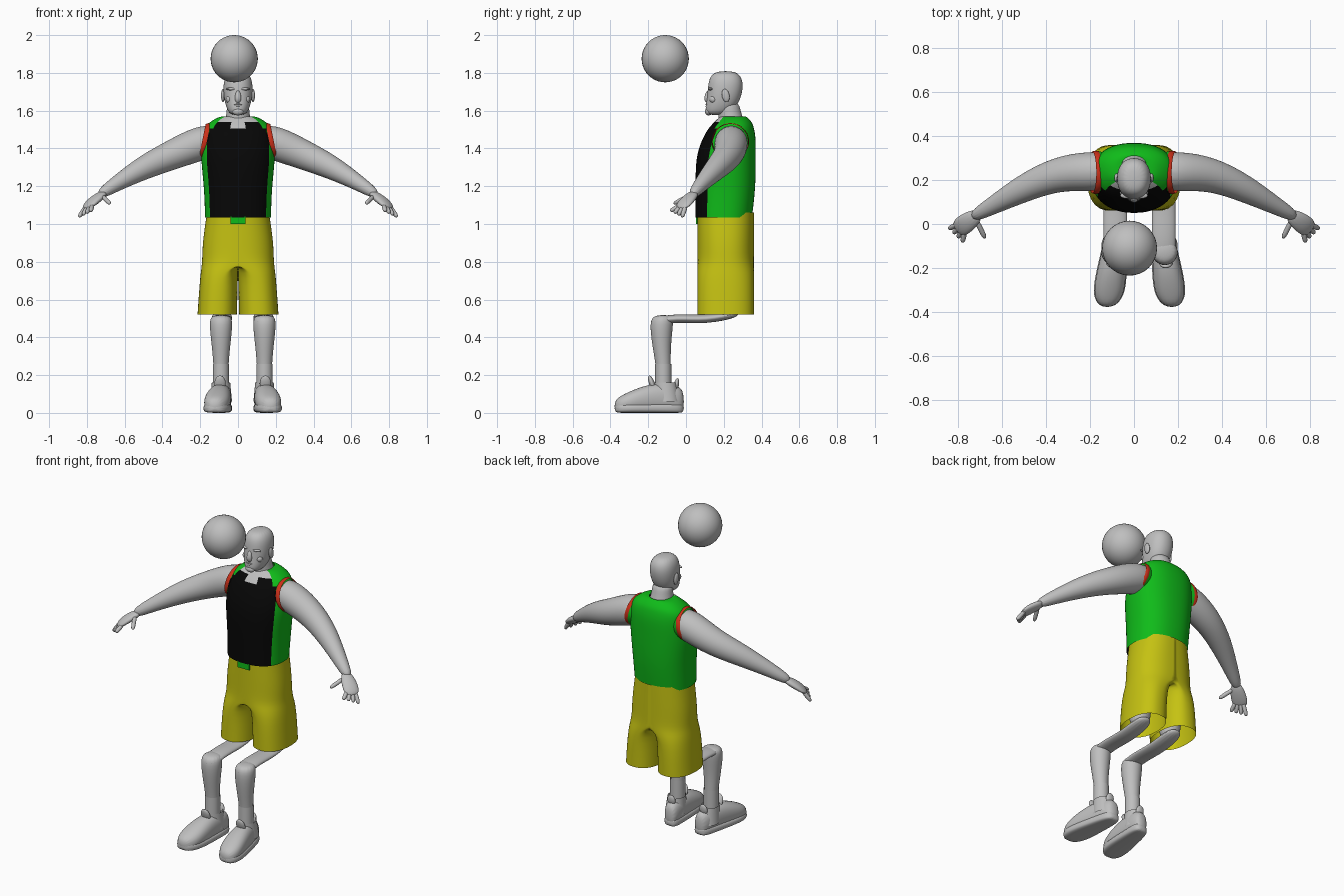
import bpy, bmesh, math
from mathutils import Vector

cube = bpy.data.objects.get("Cube")
if cube:
    bpy.data.objects.remove(cube, do_unlink=True)


def material(name, red, green, blue):
    colour = (red, green, blue, 1)
    result = bpy.data.materials.new(name)
    result.use_nodes = True
    result.diffuse_color = colour
    result.node_tree.nodes["Principled BSDF"].inputs["Base Color"].default_value = colour
    return result


GREY = material("plain grey", .52, .52, .52)
GREEN = material("jersey green", .005, .5, .01)
BLACK = material("jersey black", .002, .002, .002)
RED = material("trim red", .6, .03, .01)
YELLOW = material("shorts yellow", .56, .54, .006)


def finish(name, bm, materials, smooth=True):
    mesh = bpy.data.meshes.new(name)
    bmesh.ops.recalc_face_normals(bm, faces=bm.faces[:])
    for face in bm.faces:
        face.smooth = smooth
    bm.to_mesh(mesh)
    bm.free()
    for entry in materials:
        mesh.materials.append(entry)
    obj = bpy.data.objects.new(name, mesh)
    bpy.context.scene.collection.objects.link(obj)
    return obj


def superellipse(angle, power):
    """Point on a unit superellipse."""
    return [math.copysign(abs(value) ** (2 / power), value)
            for value in (math.cos(angle), math.sin(angle))]


def loft(name, rings, materials=(GREY,), sides=16, power=2, ref=(0, 0, 1), axis=None,
         side=1, shift=0, rule=None, open_ends=False, half=False):
    """Skin rings of (x, y, z, half width, optional half depth) along their path."""
    bm, rows, ref = bmesh.new(), [], Vector(ref)
    points = [Vector(ring[:3]) for ring in rings]
    for i, (centre, ring) in enumerate(zip(points, rings)):
        ahead = points[min(i + 1, len(points) - 1)] - points[max(i - 1, 0)]
        along = Vector(axis or ahead).normalized()
        across = ref.cross(along).normalized()
        up = along.cross(across)
        row = []
        for j in range(sides):
            u, v = superellipse(math.tau * j / sides, power)
            p = centre + across * ring[3] * u + up * ring[-1] * v
            p.x = max(p.x, 0) if half else p.x * side + shift
            row.append(bm.verts.new(p))
        rows.append(row)
    for i, (low, high) in enumerate(zip(rows, rows[1:])):
        for j in range(sides):
            k = (j + 1) % sides
            quad = (low[j], low[k], high[k], high[j])
            if half and not any(vert.co.x for vert in quad):
                continue
            face = bm.faces.new(quad)
            if rule:
                face.material_index = rule(i, j, face.calc_center_median())
    if not open_ends:
        bm.faces.new(rows[0])
        bm.faces.new(rows[-1])
    obj = finish(name, bm, materials)
    if half:
        obj.modifiers.new("mirror", "MIRROR")
    subdivision = obj.modifiers.new("smooth", "SUBSURF")
    subdivision.levels = subdivision.render_levels = 2


def upright(name, x, rings, **options):
    """Loft level rings of (z, y, half width, optional half depth)."""
    loft(name, [(x, y, z, *size) for z, y, *size in rings],
         ref=(0, 1, 0), axis=(0, 0, 1), **options)


def ellipsoid(name, location, size, tilt=0):
    bm = bmesh.new()
    bmesh.ops.create_uvsphere(bm, u_segments=32, v_segments=20, radius=1)
    obj = finish(name, bm, [GREY])
    obj.location, obj.scale, obj.rotation_euler.x = location, size, tilt


def digit(name, root, tip, side):
    loft(name, [(*root.lerp(tip, t), .013) for t in (0, .5, 1.1)], sides=8, side=side)


# Ball
ellipsoid("ball", (-.02, -.11, 1.875), [.125] * 3)

# Jersey: black front panel, bare skin in the neckline, green elsewhere
COLUMNS = 32
HEM, CHEST, COLLAR = range(3, 6)


def jersey_colour(row, column, centre):
    from_front = abs(column + .5 - COLUMNS * .75)
    if from_front < (1 if row == CHEST + 0 else 4 if row > CHEST else 0):
        return 2
    return int(from_front < 5 and row <= HEM or from_front < 4 and row == CHEST)


upright("jersey", 0, [
    (1.035, .2, .175, .15), (1.2, .21, .18, .16), (1.36, .21, .2, .16),
    (1.46, .23, .19, .14), (1.51, .24, .18, .12), (1.54, .25, .15, .1),
    (1.57, .25, .1, .07), (1.57, .25, .06)],
    materials=(GREEN, BLACK, GREY), sides=COLUMNS, power=2.3,
    rule=jersey_colour, open_ends=True)

# Shorts: half a pelvis that becomes a leg, mirrored
upright_axis = dict(ref=(0, 1, 0), axis=(0, 0, 1))
loft("shorts", [(x, .21, z, width, .15) for x, z, width in (
    (0, 1.06, .165), (0, .9, .19), (0, .79, .19), (.1, .74, .1), (.11, .52, .105))],
    materials=[YELLOW], sides=28, power=2.3, open_ends=True, half=True, **upright_axis)

# Waist tag
bm = bmesh.new()
bmesh.ops.create_cube(bm, size=1)
tag = finish("waist_tag", bm, [GREEN], smooth=False)
tag.location, tag.scale = (0, .057, 1.02), (.08, .009, .04)

# Neck and head
upright("neck", 0, [(1.45, .25, .09), (1.54, .24, .07), (1.6, .23, .06), (1.65, .22, .06)])
upright("head", 0, [
    (1.575, .16, .04, .05), (1.61, .18, .06, .08), (1.66, .2, .075, .09),
    (1.73, .21, .08, .095), (1.78, .21, .07, .085), (1.81, .21, .04, .05)],
    sides=20, power=2.2)
loft("nose", [(0, .12, 1.71, .01), (0, .105, 1.66, .02, .015), (0, .12, 1.64, .01)],
     ref=(0, 1, 0))
ellipsoid("upper_lip", (0, .113, 1.633), (.024, .01, .005))
ellipsoid("lower_lip", (0, .114, 1.622), (.02, .01, .006))
ellipsoid("chin", (0, .12, 1.595), (.03, .02, .02))


def armhole_colour(row, column, centre):
    if row:
        return 2
    return int(centre.y < .16 and centre.z < 1.5)


# Shoe outline from heel to toe: y, height, half width
SHOE = [(-.01, .12, .03), (-.05, .15, .05), (-.15, .16, .06),
        (-.24, .14, .07), (-.33, .1, .07), (-.38, .07, .03)]

for side, label in ((1, "left_"), (-1, "right_")):
    # Sides of the face
    ellipsoid(label + "ear", (side * .08, .21, 1.68), (.01, .02, .035), tilt=.2)
    ellipsoid(label + "brow", (side * .033, .13, 1.715), (.03, .014, .008))
    ellipsoid(label + "cheek", (side * .045, .145, 1.66), (.02, .02, .02))

    # Armhole with red trim
    loft(label + "armhole", [(x, .235, 1.437, radius) for x, radius in (
        (.13, .09), (.17, .1), (.18, .1), (.19, .095))],
        materials=(GREEN, BLACK, RED), sides=24, axis=(1, 0, .2), side=side,
        rule=armhole_colour, open_ends=True)

    # Arm and hand
    loft(label + "arm", [
        (.1, .24, 1.45, .08), (.2, .24, 1.43, .095), (.35, .23, 1.365, .08),
        (.5, .165, 1.3, .065), (.65, .08, 1.21, .04), (.74, .03, 1.15, .027)], side=side)
    loft(label + "palm", [
        (.7, .05, 1.17, .03, .02), (.77, 0, 1.12, .05, .025), (.81, -.03, 1.08, .04, .01)],
        side=side)
    digit(label + "thumb", Vector((.72, .02, 1.15)), Vector((.68, -.06, 1.11)), side)
    first, last = Vector((.77, -.03, 1.1)), Vector((.8, 0, 1.1))
    first_tip, last_tip = Vector((.78, -.08, 1.07)), Vector((.84, -.02, 1.04))
    for i, finger in enumerate(("index", "middle", "ring", "little")):
        digit(label + finger + "_finger", first.lerp(last, i / 3),
              first_tip.lerp(last_tip, i / 3), side)

    # Bent leg, both set a little to the left
    leg = dict(side=side, shift=.025)
    upright(label + "upper_thigh", .11, [(.75, .21, .07), (.6, .21, .07), (.49, .21, .05)], **leg)
    loft(label + "thigh", [(.11, y, z, .055, .023) for y, z in (
        (.29, .53), (.1, .49), (-.05, .505), (-.19, .48))], **leg)
    upright(label + "shin", .115, [
        (.52, -.12, .05), (.48, -.13, .065), (.36, -.13, .05), (.25, -.12, .04), (.2, -.12, .04)],
        **leg)
    upright(label + "sock", .115, [(.26, -.12, .044), (.1, -.12, .044)], open_ends=True, **leg)

    # Shoe drifting outward towards the toe
    upright(label + "shoe_collar", .115, [(.06, -.1, .06, .07), (.16, -.11, .05, .06)],
            open_ends=True, **leg)
    for part, sole in (("shoe", False), ("shoe_sole", True)):
        loft(label + part, [
            (.1 - y / 8, y, *((.025, width * 1.05, .025) if sole
                              else (height / 2, width, height / 2)))
            for y, height, width in SHOE],
            power=3.5 if sole else 2.3, axis=(0, -1, 0), **leg)
    ellipsoid(label + "shoe_tongue", (side * .12 + .025, -.18, .155), (.03, .015, .045), tilt=.35)
    ellipsoid(label + "heel_tab", (side * .11 + .025, -.05, .15), (.026, .013, .034), tilt=-.15)
